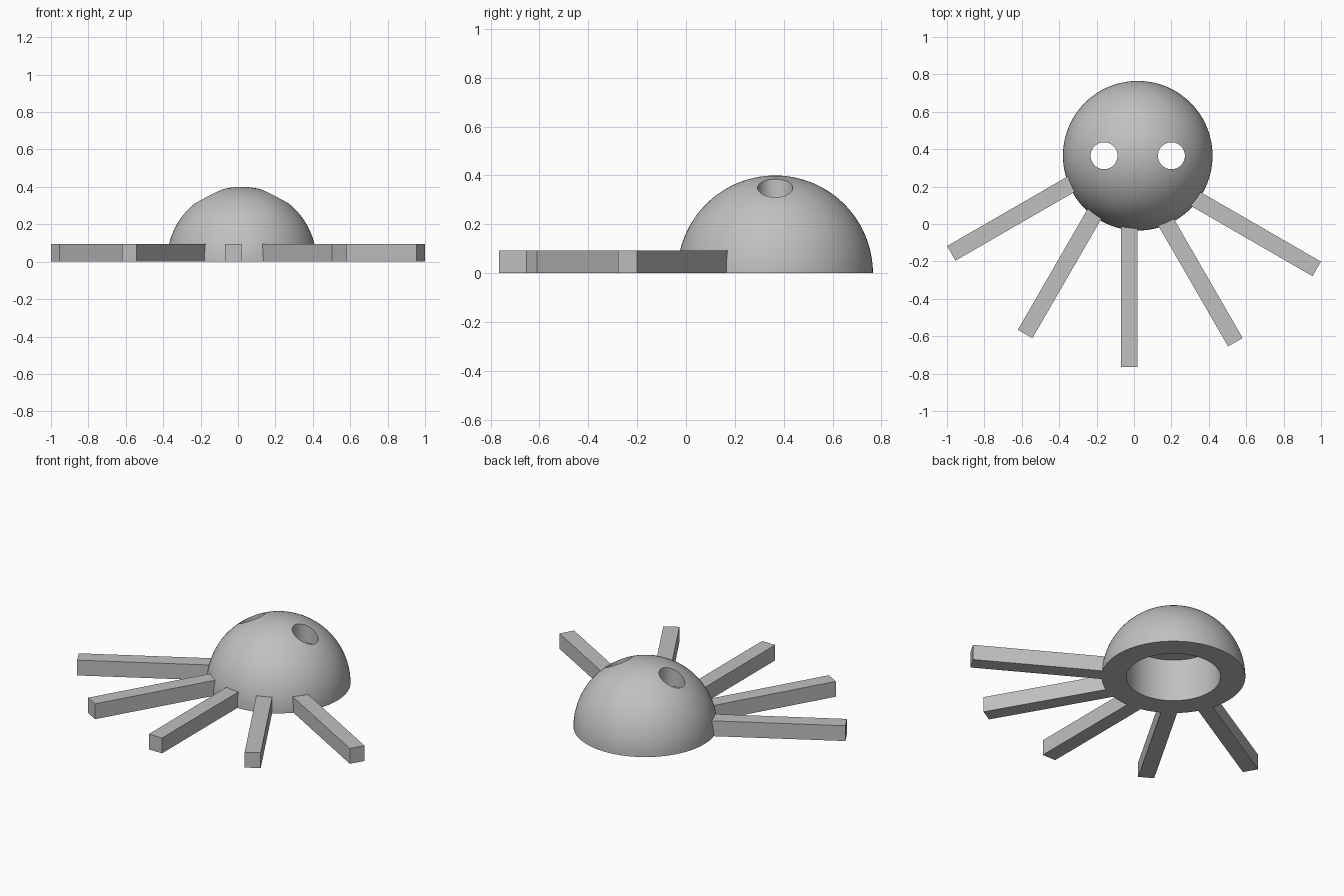
import bpy, bmesh
from math import sin, cos, pi, radians
from mathutils import Vector

if "Cube" in bpy.data.objects:
    bpy.data.objects.remove(bpy.data.objects["Cube"], do_unlink=True)

CENTRE = Vector((0.02, 0.365, 0))
RADIUS = 0.4
CAVITY_RADIUS, CAVITY_HEIGHT = 0.262, 0.26
LEG_WIDTH, LEG_HEIGHT = 0.09, 0.094

grey = bpy.data.materials.new("plain grey")
grey.use_nodes = True
colour = (0.53, 0.53, 0.53, 1)
grey.diffuse_color = colour
grey.node_tree.nodes["Principled BSDF"].inputs["Base Color"].default_value = colour


def make_object(name, bm):
    bmesh.ops.recalc_face_normals(bm, faces=bm.faces)
    mesh = bpy.data.meshes.new(name)
    bm.to_mesh(mesh)
    bm.free()
    mesh.materials.append(grey)
    obj = bpy.data.objects.new(name, mesh)
    bpy.context.collection.objects.link(obj)
    return obj


# Dome: quarter arc, flat rim and cylindrical cavity, turned around z
arc_steps = 28
profile = [(RADIUS * sin(pi / 2 * i / arc_steps), RADIUS * cos(pi / 2 * i / arc_steps))
           for i in range(arc_steps)]
profile += [(RADIUS, 0), (CAVITY_RADIUS, 0), (CAVITY_RADIUS, CAVITY_HEIGHT), (0, CAVITY_HEIGHT)]
bm = bmesh.new()
points = [bm.verts.new((r, 0, z)) for r, z in profile]
edges = [bm.edges.new(pair) for pair in zip(points, points[1:])]
bmesh.ops.spin(bm, geom=points + edges, cent=(0, 0, 0), axis=(0, 0, 1),
               angle=2 * pi, steps=96, use_merge=True)
bmesh.ops.remove_doubles(bm, verts=bm.verts, dist=0.0001)
dome = make_object("dome_head", bm)
dome.location = CENTRE

# Eye holes: vertical bores from the dome surface into the cavity
for side, offset in (("right", -0.18), ("left", 0.18)):
    bm = bmesh.new()
    bmesh.ops.create_cone(bm, cap_ends=True, segments=48, radius1=0.072,
                          radius2=0.072, depth=0.4)
    cutter = make_object(side + "_eye_cutter", bm)
    cutter.location = CENTRE + Vector((offset, 0, 0.35))
    cutter.hide_render = True
    cutter.hide_set(True)
    cut = dome.modifiers.new(side + "_eye_hole", "BOOLEAN")
    cut.operation = "DIFFERENCE"
    cut.solver = "EXACT"
    cut.object = cutter

# Apply the cuts, then remove the cutters
bpy.context.view_layer.update()
cut_mesh = bpy.data.meshes.new_from_object(dome.evaluated_get(bpy.context.evaluated_depsgraph_get()))
dome.modifiers.clear()
dome.data = cut_mesh
for side in ("right", "left"):
    bpy.data.objects.remove(bpy.data.objects[side + "_eye_cutter"], do_unlink=True)
bpy.ops.object.select_all(action="DESELECT")
dome.select_set(True)
bpy.context.view_layer.objects.active = dome
bpy.ops.object.shade_smooth_by_angle(angle=radians(30))

# Legs: square bars fanned around the front, inner ends sunk into the dome wall
legs = {  # outer tip x, y, heading towards the dome in degrees, length
    "right_outer_leg": (-0.977, -0.157, 30, 0.78),
    "right_inner_leg": (-0.582, -0.588, 60, 0.77),
    "middle_leg": (-0.025, -0.765, 90, 0.775),
    "left_inner_leg": (0.542, -0.632, 120, 0.76),
    "left_outer_leg": (0.977, -0.24, 150, 0.78),
}
for name, (x, y, heading, length) in legs.items():
    bm = bmesh.new()
    bmesh.ops.create_cube(bm, size=1)
    bmesh.ops.translate(bm, verts=bm.verts, vec=(0.5, 0, 0.5))
    bmesh.ops.scale(bm, verts=bm.verts, vec=(length, LEG_WIDTH, LEG_HEIGHT))
    leg = make_object(name, bm)
    leg.location = (x, y, 0)
    leg.rotation_euler.z = radians(heading)
